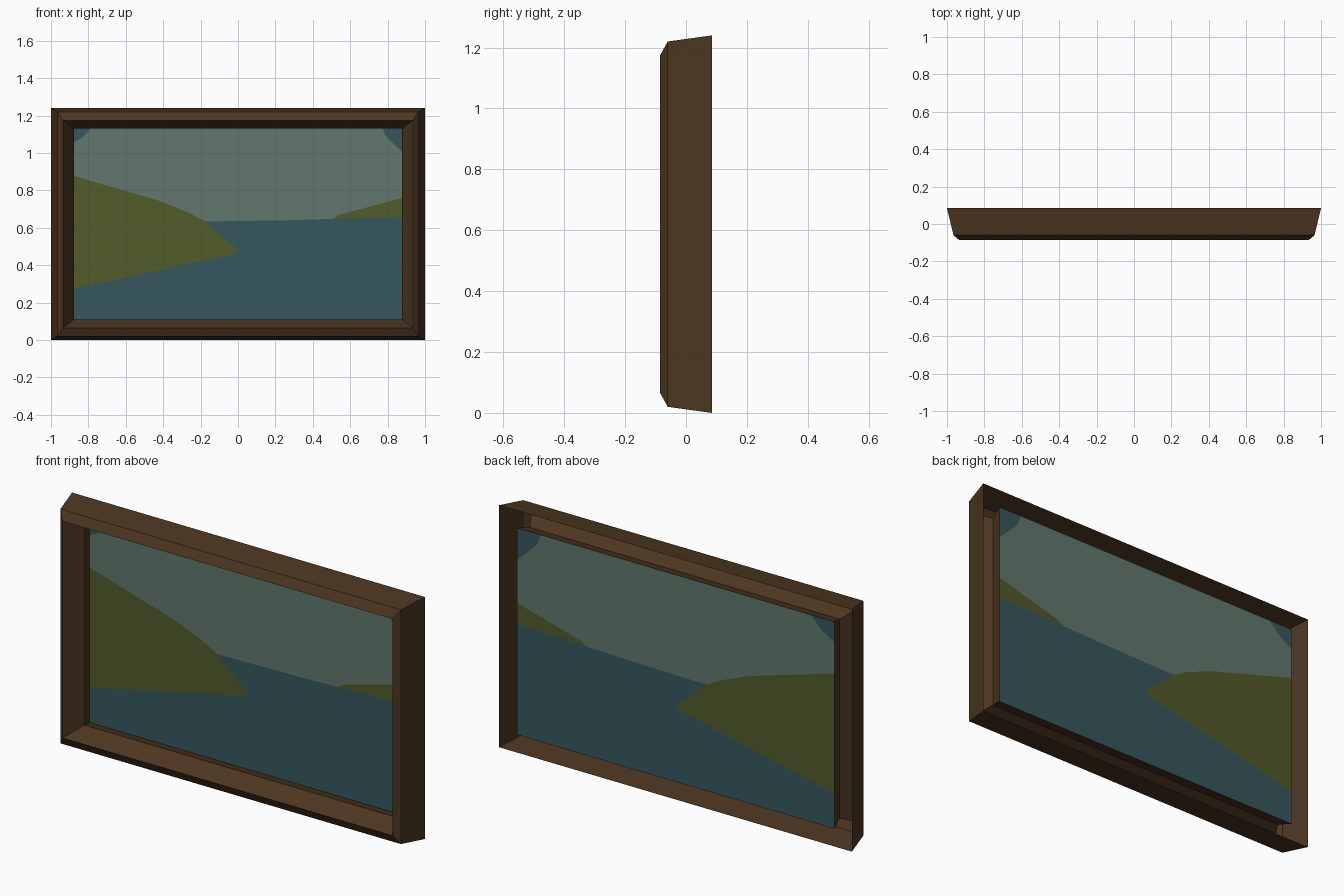
import bpy
import bmesh

if "Cube" in bpy.data.objects:
    bpy.data.objects.remove(bpy.data.objects["Cube"])

H = 1.24          # frame height


def material(name, r, g, b):
    m = bpy.data.materials.new(name)
    m.diffuse_color = (*[(c / 255) ** 2.2 for c in (r, g, b)], 1)
    m.use_nodes = True
    m.node_tree.nodes["Principled BSDF"].inputs["Base Color"].default_value = m.diffuse_color
    return m


def make_object(name, bm, mats):
    me = bpy.data.meshes.new(name)
    bm.to_mesh(me)
    bm.free()
    for m in mats:
        me.materials.append(m)
    ob = bpy.data.objects.new(name, me)
    bpy.context.collection.objects.link(ob)
    return ob


wood = material("dark brown wood", 78, 57, 38)
sky = material("grey green sky", 98, 119, 110)
water = material("teal water", 57, 88, 94)
hill = material("olive hill", 83, 92, 47)

# Frame: hollow moulding, open at the back (x inset, z inset, y)
profile = [(0, 0, .085), (.035, .02, -.06), (.065, .065, -.085),
           (.122, .11, .01), (.1, .09, .083)]
bm = bmesh.new()
rings = []
for dx, dz, y in profile:
    w = 1 - dx
    rings.append([bm.verts.new(p) for p in
                  ((-w, y, dz), (w, y, dz), (w, y, H - dz), (-w, y, H - dz))])
for a, b in zip(rings, rings[1:]):
    for i in range(4):
        j = (i + 1) % 4
        bm.faces.new((a[i], a[j], b[j], b[i]))
make_object("picture_frame", bm, [wood])

# Painted panel: flat regions sharing their borders, flush with the back
L, R, B, T = -.9, .9, .09, 1.15
shore = [(-.176, .634), (0, .48), (-.027, .46), (L, .268)]
ridge = [(L, .885), (-.417, .743), (-.26, .68), (-.176, .634)]
horizon = [(-.176, .634), (.25, .64), (.51, .648)]
right_slope = [(.51, .648), (.535, .668), (R, .766)]
left_cloud = [(-.765, T), (-.83, 1.085), (L, 1.045)]
right_cloud = [(R, .985), (.79, 1.09), (.765, T)]
regions = [
    (0, ridge + horizon[1:] + right_slope[1:] + right_cloud + left_cloud),
    (1, [(L, B), (R, B), (R, .659), (.51, .648)] + horizon[1::-1] + shore[1:]),
    (1, left_cloud + [(L, T)]),
    (1, right_cloud + [(R, T)]),
    (2, ridge + shore[1:]),
    (2, [(.51, .648), (R, .659)] + right_slope[:0:-1]),
]
bm = bmesh.new()
for index, outline in regions:
    f = bm.faces.new([bm.verts.new((x, .083, z)) for x, z in outline])
    f.normal_update()
    if f.normal.y > 0:
        f.normal_flip()
    f.material_index = index
bmesh.ops.remove_doubles(bm, verts=bm.verts, dist=.0005)
bmesh.ops.triangulate(bm, faces=bm.faces)
make_object("landscape_panel", bm, [sky, water, hill])
